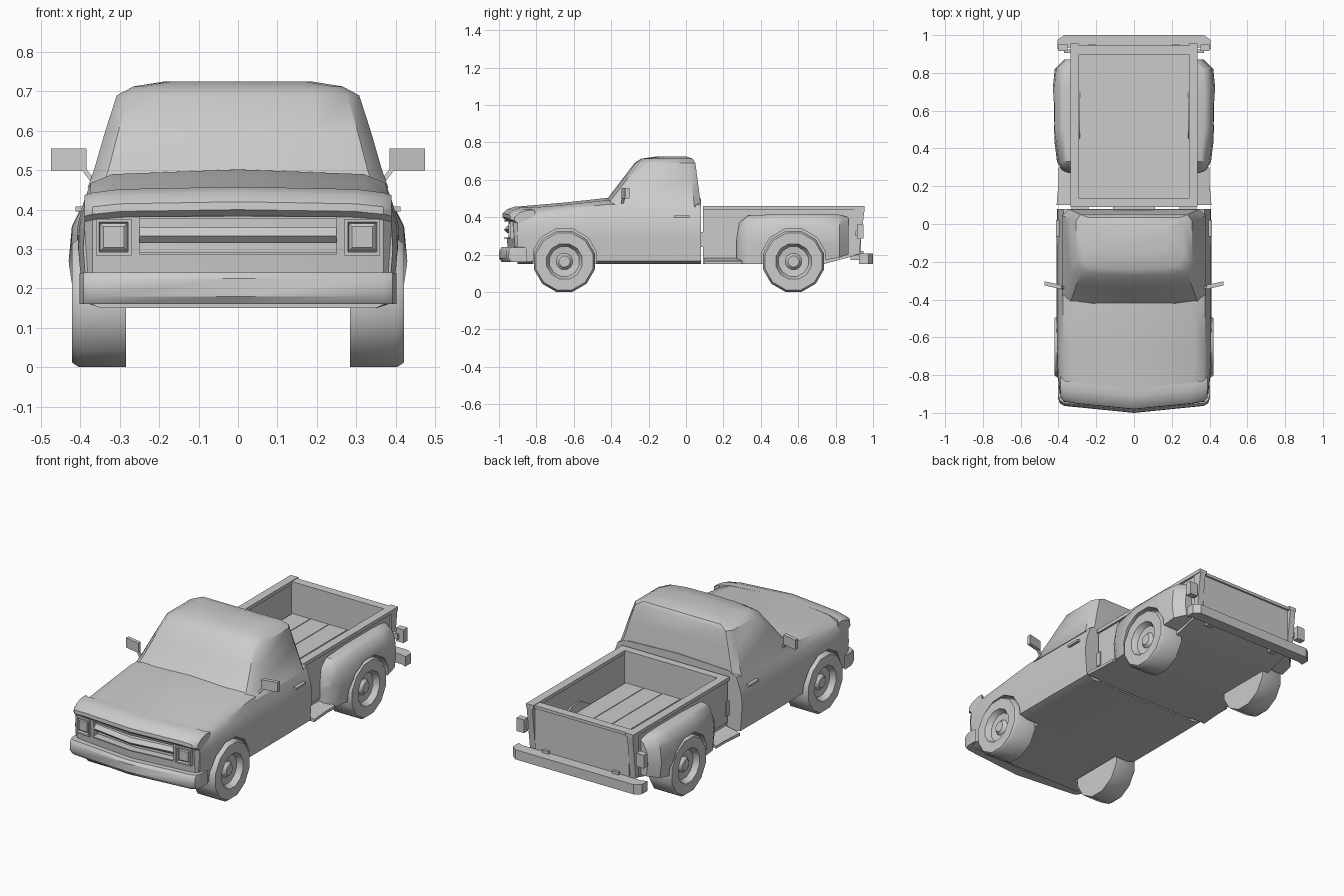
import bpy, bmesh, math

cube = bpy.data.objects.get("Cube")
if cube:
    bpy.data.objects.remove(cube, do_unlink=True)

grey = bpy.data.materials.new("plain_grey")
grey.use_nodes = True
grey.diffuse_color = (0.6, 0.6, 0.6, 1)
grey.node_tree.nodes["Principled BSDF"].inputs["Base Color"].default_value = (0.6, 0.6, 0.6, 1)
SIDES = (("left", 1), ("right", -1))
parts = []


def loft(name, rings):
    """Skin a list of closed rings and cap both ends."""
    bm = bmesh.new()
    rows = [[bm.verts.new(p) for p in ring] for ring in rings]
    n = len(rows[0])
    for a, b in zip(rows, rows[1:]):
        for i in range(n):
            j = (i + 1) % n
            bm.faces.new((a[i], a[j], b[j], b[i]))
    bm.faces.new(rows[0])
    bm.faces.new(rows[-1])
    bmesh.ops.recalc_face_normals(bm, faces=bm.faces)
    mesh = bpy.data.meshes.new(name)
    bm.to_mesh(mesh)
    bm.free()
    mesh.materials.append(grey)
    obj = bpy.data.objects.new(name, mesh)
    bpy.context.collection.objects.link(obj)
    parts.append(obj)
    return obj


def box(name, x, y, z):
    return loft(name, [[(u, y[0], z[0]), (u, y[1], z[0]), (u, y[1], z[1]), (u, y[0], z[1])] for u in x])


def pair(name, x, y, z):
    for side, s in SIDES:
        box(f"{side}_{name}", (x[0] * s, x[1] * s), y, z)


def across(name, profile, stations):
    """Sweep a y-z profile across x; the front is swept back in a shallow V.
    Each station is (x, extra y, height factor)."""
    full = [(-x, dy, f) for x, dy, f in reversed(stations) if x] + list(stations)
    return loft(name, [[(x, y + dy + 0.1 * abs(x), 0.16 + (z - 0.16) * f) for y, z in profile]
                       for x, dy, f in full])


def v_box(name, half, y, z):
    return across(name, [(y[0], z[0]), (y[1], z[0]), (y[1], z[1]), (y[0], z[1])],
                  [(0, 0, 1), (half, 0, 1)])


def lathe(name, profile, centre, s, sides):
    y, z = centre
    turn = [(i + 0.5) * math.tau / sides for i in range(sides)]
    return loft(name, [[(x * s, y + r * math.sin(t), z + r * math.cos(t)) for t in turn]
                       for x, r in profile])


def cut(target, cutter):
    mod = target.modifiers.new("cut", "BOOLEAN")
    mod.operation = "DIFFERENCE"
    mod.solver = "EXACT"
    mod.object = cutter
    bpy.context.view_layer.objects.active = target
    bpy.ops.object.modifier_apply(modifier=mod.name)
    parts.remove(cutter)
    bpy.data.objects.remove(cutter, do_unlink=True)


def mirrored(half):
    return half + [(-x, y, z) for x, y, z in reversed(half) if x]


# Lower cab, bonnet and front wings: y, half width, top height
rings = []
for y, w, top in [(-0.90, 0.393, 0.457), (-0.80, 0.405, 0.465), (-0.65, 0.41, 0.478),
                  (-0.43, 0.41, 0.502), (-0.2, 0.41, 0.5), (0.08, 0.408, 0.5)]:
    rings.append(mirrored([(0, y, 0.15), (0.35, y, 0.15), (w - 0.01, y, 0.165), (w, y, 0.30),
                           (w - 0.003, y, 0.36), (w - 0.015, y, 0.41), (w - 0.035, y, top - 0.035),
                           (w - 0.09, y, top - 0.012), (0, y, top)]))
body = loft("cab_body", rings)

# Cab upper: height, half width, front y, rear y
rings = []
for z, w, f, r in [(0.455, 0.382, -0.46, 0.08), (0.50, 0.366, -0.42, 0.075), (0.60, 0.337, -0.343, 0.062),
                   (0.69, 0.308, -0.275, 0.05), (0.713, 0.265, -0.24, 0.035), (0.725, 0.19, -0.15, 0)]:
    rings.append(mirrored([(0, f, z), (0.6 * w, f + 0.006, z), (0.9 * w, f + 0.025, z),
                           (w, f + 0.08, z), (w, r - 0.035, z), (0.92 * w, r, z), (0, r, z)]))
loft("cab_upper", rings)

# Nose with a grille opening and bars
nose = across("nose", [(-0.88, 0.16), (-0.95, 0.165), (-0.955, 0.25), (-0.965, 0.385), (-0.982, 0.40),
                       (-0.98, 0.42), (-0.955, 0.443), (-0.91, 0.458), (-0.87, 0.458)],
              [(0, 0, 1), (0.3, 0, 0.98), (0.37, 0.004, 0.95), (0.39, 0.025, 0.93)])
cut(nose, v_box("grille_cutter", 0.25, (-1.1, -0.925), (0.29, 0.376)))
across("grille_bar", [(-0.92, 0.315), (-0.955, 0.315), (-0.972, 0.333), (-0.955, 0.355), (-0.92, 0.355)],
       [(0, 0, 1), (0.25, 0.01, 1)])
for label, z in (("upper", 0.376), ("lower", 0.286)):
    v_box(f"grille_{label}_trim", 0.25, (-0.972, -0.95), (z, z + 0.006))

# Headlights: square surround with a raised lens
for side, s in SIDES:
    rings = []
    for dy, g in ((0, 0.045), (-0.032, 0.045), (-0.032, 0.037), (-0.018, 0.034), (-0.026, 0.026)):
        rings.append([(s * (0.316 + u * g), -0.945 + dy + 0.1 * (0.316 + u * g), 0.33 + v * g * 1.03)
                      for u, v in ((-1, -1), (1, -1), (1, 1), (-1, 1))])
    loft(f"{side}_headlight", rings)

# Bumpers
across("front_bumper", [(-0.93, 0.16), (-0.985, 0.16), (-1.0, 0.18), (-0.998, 0.225), (-0.985, 0.24), (-0.93, 0.24)],
       [(0, 0, 1), (0.37, 0, 1), (0.393, 0.012, 1), (0.402, 0.04, 0.97)])
loft("rear_bumper", [[(x, a, 0.15), (x, b, 0.15), (x, b, 0.205), (x, a, 0.205)] for x, a, b in
                     ((-0.405, 0.925, 0.975), (-0.37, 0.935, 1.0), (0.37, 0.935, 1.0), (0.405, 0.925, 0.975))])
pair("rear_bumper_bracket", (0.2, 0.24), (0.88, 0.95), (0.17, 0.22))

# Load bed: floor block, planks, walls, rails
loft("bed_floor", [[(x, 0.09, 0.15), (x, 0.74, 0.15), (x, 0.925, 0.2), (x, 0.925, 0.27), (x, 0.09, 0.27)]
                   for x in (-0.32, 0.32)])
for i in range(5):
    x = -0.288 + i * 0.116
    box(f"bed_plank_{i + 1}", (x, x + 0.112), (0.13, 0.90), (0.269, 0.275))
pair("bed_wall", (0.295, 0.325), (0.09, 0.925), (0.2, 0.445))
pair("bed_rail", (0.29, 0.337), (0.09, 0.955), (0.44, 0.46))
box("bed_front_wall", (-0.32, 0.32), (0.095, 0.13), (0.2, 0.445))
box("bed_front_rail", (-0.337, 0.337), (0.09, 0.135), (0.44, 0.46))
box("tailgate", (-0.295, 0.295), (0.90, 0.935), (0.205, 0.45))
box("tailgate_rail", (-0.295, 0.295), (0.897, 0.945), (0.44, 0.457))
for side, s in SIDES:
    loft(f"{side}_bed_post", [[(x * s, 0.90, 0.2), (x * s, 0.925, 0.2), (x * s, 0.955, 0.445),
                               (x * s, 0.90, 0.445)] for x in (0.298, 0.333)])
pair("chassis_link", (0.24, 0.33), (0.06, 0.11), (0.24, 0.32))
box("centre_chassis_link", (-0.11, 0.11), (0.06, 0.11), (0.24, 0.32))

# Rear wings, steps, tail lights, mirrors, handles, wheels
for side, s in SIDES:
    rings = []
    for y, w, top, low in [(0.27, 0.35, 0.30, 0.15), (0.285, 0.382, 0.37, 0.15), (0.33, 0.408, 0.408, 0.15),
                           (0.50, 0.428, 0.417, 0.15), (0.72, 0.43, 0.417, 0.165),
                           (0.82, 0.42, 0.413, 0.185), (0.87, 0.37, 0.40, 0.2)]:
        rings.append([(s * x, y, z) for x, z in
                      ((0.30, low), (w - 0.01, low), (w, 0.27), (w - 0.008, top - 0.06),
                       (w - 0.03, top - 0.015), (w - 0.055, top), (0.30, top))])
    wing = loft(f"{side}_rear_wing", rings)

    loft(f"{side}_step", [[(s * 0.31, y, 0.15), (s * w, y, 0.15), (s * w, y, 0.165), (s * 0.31, y, 0.185)]
                          for y, w in ((0.10, 0.41), (0.22, 0.40), (0.30, 0.40))])

    loft(f"{side}_mirror", [[(s * x, y, 0.50), (s * x, y + 0.022, 0.50), (s * x, y + 0.022, 0.555),
                             (s * x, y, 0.555)] for x, y in ((0.385, -0.345), (0.475, -0.325))])
    loft(f"{side}_mirror_arm", [[(s * (x + a), y + b, z) for a, b in
                                 ((-0.007, -0.007), (0.007, -0.007), (0.007, 0.007), (-0.007, 0.007))]
                                for x, y, z in ((0.355, -0.345, 0.455), (0.397, -0.332, 0.51))])

    for end, y in (("front", -0.65), ("rear", 0.575)):
        arch = lathe("arch_cutter", [(0.27, 0.178), (0.5, 0.178)], (y, 0.165), s, 12)
        cut(body if end == "front" else wing, arch)
        lathe(f"{side}_{end}_wheel",
              [(0.285, 0.09), (0.285, 0.168), (0.405, 0.168), (0.421, 0.157), (0.421, 0.098),
               (0.39, 0.082), (0.385, 0.045), (0.402, 0.03)], (y, 0.163), s, 12)

pair("tail_light", (0.352, 0.40), (0.915, 0.95), (0.285, 0.36))
pair("tail_light_bracket", (0.32, 0.37), (0.905, 0.925), (0.30, 0.33))
pair("door_handle", (0.385, 0.413), (-0.065, 0.02), (0.395, 0.408))

# Smooth shading with crisp edges
bpy.ops.object.select_all(action="DESELECT")
for obj in parts:
    obj.select_set(True)
bpy.context.view_layer.objects.active = body
bpy.ops.object.shade_smooth_by_angle(angle=math.radians(35))
